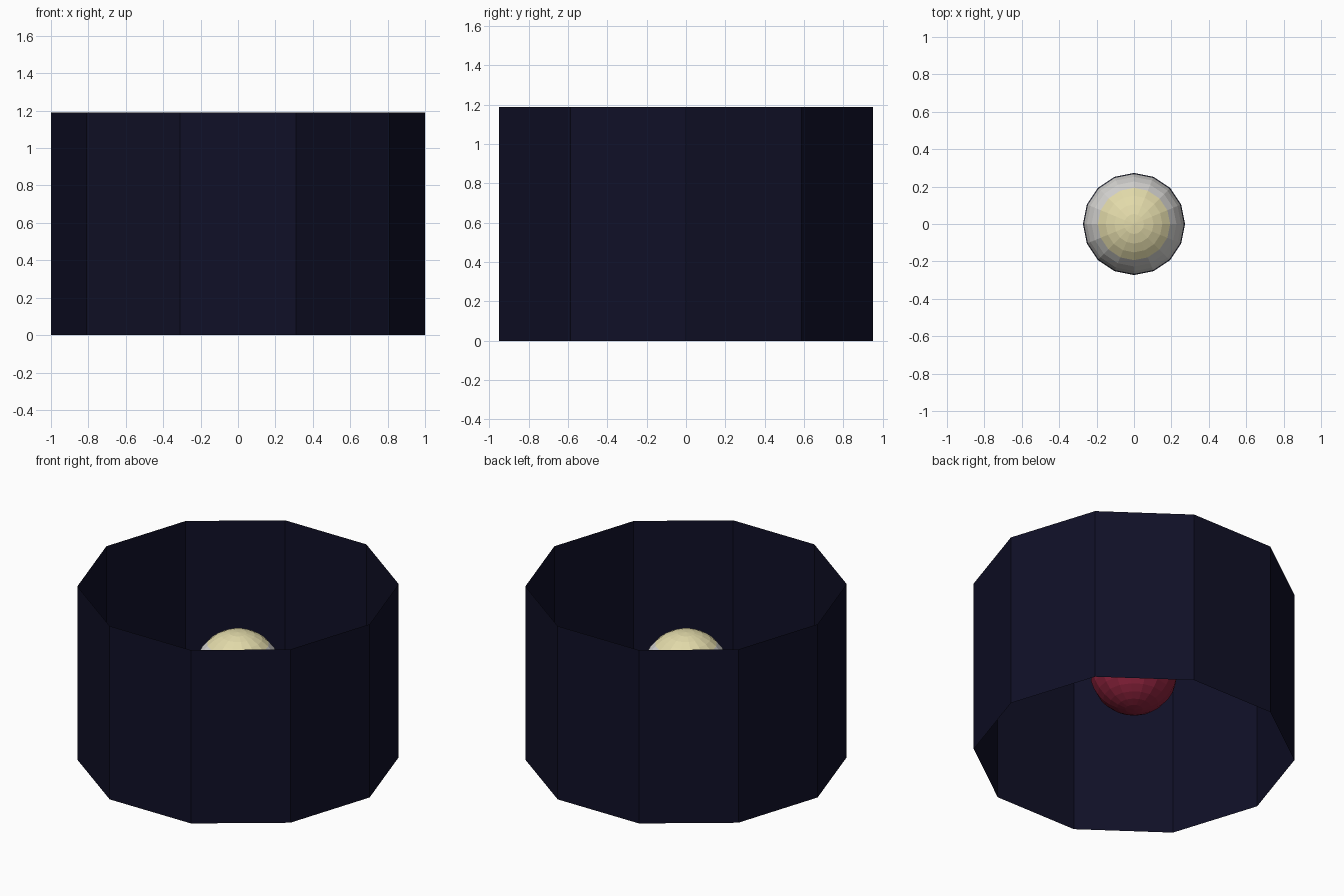
import bpy, bmesh, math
from mathutils import Matrix

if "Cube" in bpy.data.objects:
    bpy.data.objects.remove(bpy.data.objects["Cube"])

HEIGHT = 1.19
BALL_R = 0.273


def material(name, rgb):
    m = bpy.data.materials.new(name)
    m.diffuse_color = (*rgb, 1.0)
    m.use_nodes = True
    m.node_tree.nodes["Principled BSDF"].inputs["Base Color"].default_value = m.diffuse_color
    return m


def add_object(name, bm, mats):
    mesh = bpy.data.meshes.new(name)
    bm.to_mesh(mesh)
    bm.free()
    for m in mats:
        mesh.materials.append(m)
    obj = bpy.data.objects.new(name, mesh)
    bpy.context.collection.objects.link(obj)
    return obj


navy = material("midnight navy", (0.005, 0.005, 0.02))
cream = material("pale yellow", (0.76, 0.70, 0.40))
white = material("light grey", (0.68, 0.67, 0.65))
slate = material("dark slate", (0.035, 0.04, 0.075))
red = material("deep red", (0.26, 0.016, 0.045))

# Outer wall: open, paper-thin ten-sided tube
bm = bmesh.new()
rings = [[bm.verts.new((math.cos(a), math.sin(a), z))
          for a in (math.tau * i / 10 for i in range(10))]
         for z in (0, HEIGHT)]
for i in range(10):
    j = (i + 1) % 10
    bm.faces.new((rings[0][i], rings[0][j], rings[1][j], rings[1][i]))
add_object("outer_wall", bm, [navy])

# Faceted ball floating at the centre, coloured in bands by latitude
bm = bmesh.new()
bmesh.ops.create_uvsphere(bm, u_segments=16, v_segments=16, radius=BALL_R)
for f in bm.faces:
    lat = math.degrees(math.asin(f.calc_center_median().z / BALL_R))
    if lat > 45:
        f.material_index = 0      # yellow cap
    elif lat > 11:
        f.material_index = 1      # grey shoulder
    elif lat > -11:
        f.material_index = 2      # dark belt
    else:
        f.material_index = 3      # red underside
bmesh.ops.transform(bm, matrix=Matrix.Translation((0, 0, HEIGHT / 2)), verts=bm.verts)
add_object("centre_ball", bm, [cream, white, slate, red])
